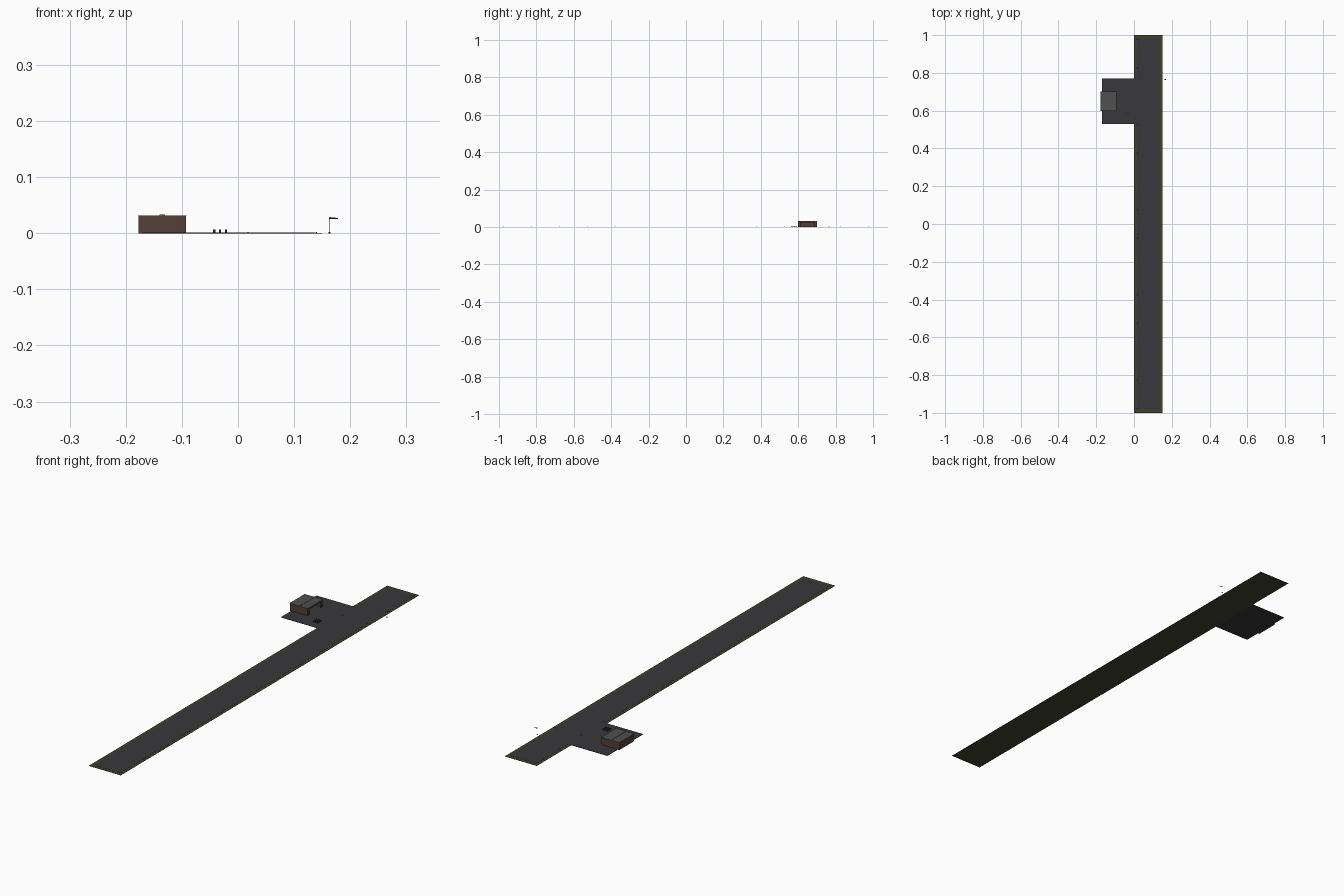
import bpy, bmesh, math
from mathutils import Matrix, Vector

if "Cube" in bpy.data.objects:
    bpy.data.objects.remove(bpy.data.objects["Cube"])


def material(name, r, g, b):
    m = bpy.data.materials.new(name)
    m.diffuse_color = (r, g, b, 1)
    m.use_nodes = True
    m.node_tree.nodes["Principled BSDF"].inputs["Base Color"].default_value = m.diffuse_color
    return m


ASPHALT = material("asphalt", 0.04, 0.04, 0.043)
VERGE = material("verge", 0.05, 0.055, 0.025)
BRICK = material("brick", 0.09, 0.05, 0.037)
ROOF = material("roof", 0.08, 0.08, 0.08)
DARK = material("dark_metal", 0.03, 0.025, 0.02)


def finish(name, bm, mat):
    me = bpy.data.meshes.new(name)
    bm.to_mesh(me)
    bm.free()
    me.materials.append(mat)
    ob = bpy.data.objects.new(name, me)
    bpy.context.collection.objects.link(ob)
    return ob


def add_box(bm, x0, x1, y0, y1, z0, z1):
    m = Matrix.Translation(((x0 + x1) / 2, (y0 + y1) / 2, (z0 + z1) / 2))
    m = m @ Matrix.Diagonal((x1 - x0, y1 - y0, z1 - z0, 1))
    bmesh.ops.create_cube(bm, size=1, matrix=m)


def boxes(name, mat, *dims):
    bm = bmesh.new()
    for d in dims:
        add_box(bm, *d)
    return finish(name, bm, mat)


def add_cone(bm, centre, r1, r2, depth, sides, rot=None, caps=True):
    m = Matrix.Translation(Vector(centre)) @ (rot or Matrix())
    bmesh.ops.create_cone(bm, cap_ends=caps, segments=sides, radius1=r1,
                          radius2=r2, depth=depth, matrix=m)


# Ground: grass verge, runway surface and apron
boxes("verge", VERGE, (0, 0.15, -1, 1, 0, 0.0008))
boxes("runway", ASPHALT, (0.012, 0.138, -0.985, 0.985, 0.0004, 0.0012))
boxes("apron", ASPHALT, (-0.17, 0.013, 0.53, 0.77, 0, 0.0012))

# Hangar: open towards the runway
X0, X1, Y0, Y1, H, T = -0.177, -0.093, 0.6, 0.7, 0.031, 0.002
boxes("hangar_walls", BRICK,
      (X0, X0 + T, Y0, Y1, 0, H),
      (X0 + T, X1, Y0, Y0 + T, 0, H),
      (X0 + T, X1, Y1 - T, Y1, 0, H),
      (X1 - T, X1, Y0 + T, Y0 + 0.012, 0, H),
      (X1 - T, X1, Y1 - 0.012, Y1 - T, 0, H),
      (X1 - T, X1, Y0 + 0.012, Y1 - 0.012, H - 0.006, H))
boxes("hangar_roof", ROOF, (X0 - 0.001, X1 + 0.001, Y0 - 0.001, Y1 + 0.001, H, H + 0.001))
boxes("roof_ridge", ROOF, (-0.14, -0.13, Y0, Y1, H + 0.001, H + 0.002))

# Fuel drums on the apron
bm = bmesh.new()
for i in range(3):
    for j in range(3):
        add_cone(bm, (-0.0425 + i * 0.0105, 0.567 + j * 0.0105, 0.0038), 0.0021, 0.0021, 0.0052, 12)
drums = finish("fuel_drums", bm, DARK)

# Runway edge lights
bm = bmesh.new()
for i in range(14):
    for x in (0.018, 0.14):
        add_cone(bm, (x, -0.975 + i * 0.15, 0.0014), 0.0012, 0.0008, 0.0014, 8)
finish("edge_lights", bm, DARK)

# Windsock: footing, pole and tapered sock
boxes("windsock_base", DARK, (0.161, 0.165, 0.763, 0.767, 0, 0.002))
bm = bmesh.new()
add_cone(bm, (0.163, 0.765, 0.0145), 0.0005, 0.0005, 0.027, 8)
finish("windsock_pole", bm, DARK)
bm = bmesh.new()
add_cone(bm, (0.1705, 0.765, 0.0268), 0.0016, 0.0008, 0.015, 10,
         Matrix.Rotation(math.radians(93), 4, 'Y'), caps=False)
finish("windsock", bm, ROOF)
